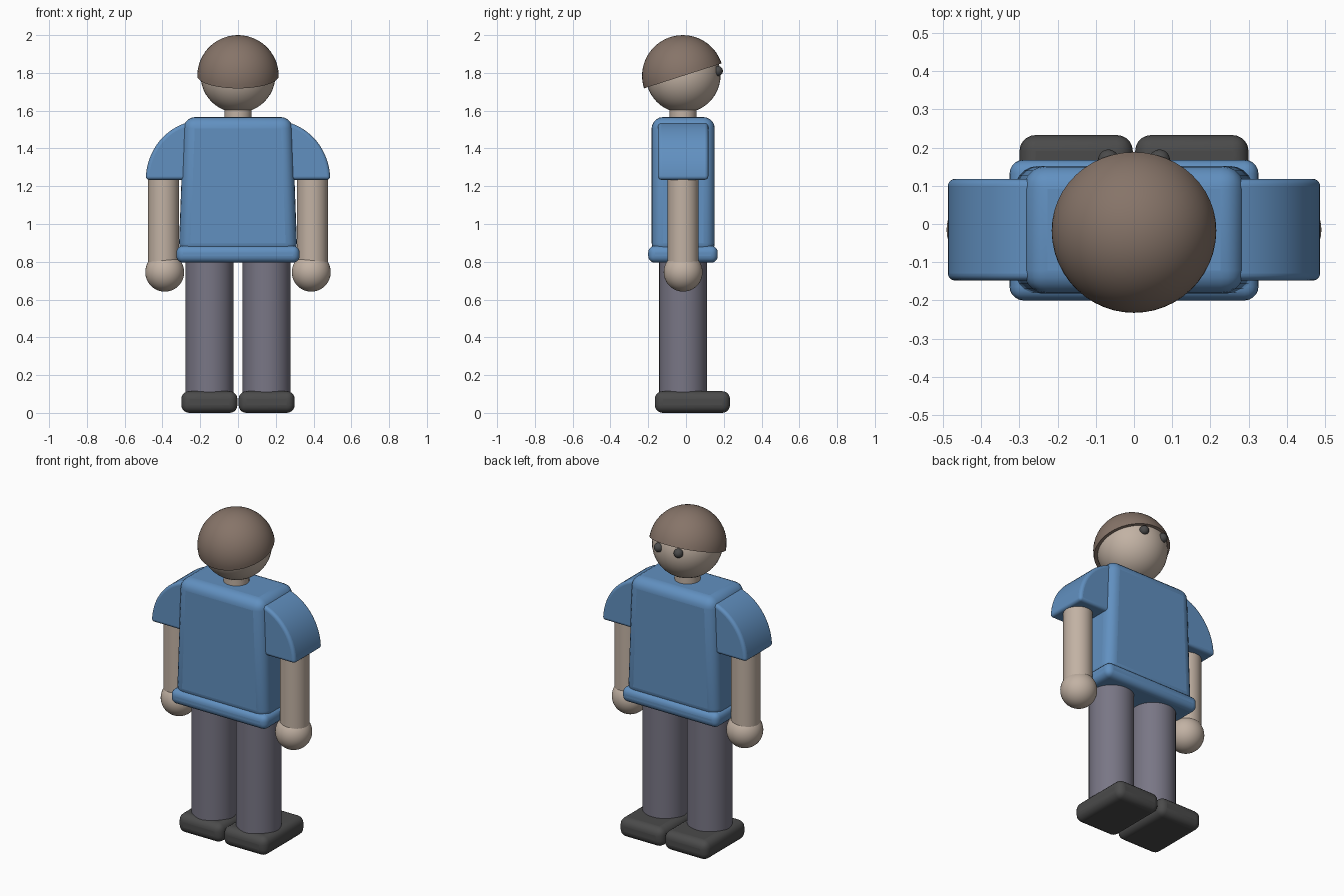
import bpy, bmesh, math
from mathutils import Matrix, Vector

cube = bpy.data.objects.get("Cube")
if cube:
    bpy.data.objects.remove(cube, do_unlink=True)

MID = -0.015  # depth of the body axis


def material(name, rgb):
    m = bpy.data.materials.new(name)
    m.use_nodes = True
    m.diffuse_color = (*rgb, 1)
    m.node_tree.nodes["Principled BSDF"].inputs["Base Color"].default_value = (*rgb, 1)
    return m


SKIN = material("skin", (0.54, 0.445, 0.37))
HAIR = material("brown hair", (0.24, 0.175, 0.14))
BLUE = material("blue shirt", (0.12, 0.28, 0.53))
GREY = material("grey trousers", (0.19, 0.182, 0.235))
DARK = material("dark shoe", (0.07, 0.07, 0.07))


def finish(bm, name, mat, bevel=0):
    """Turn a bmesh into a smooth-shaded object, with rounded edges if asked."""
    bmesh.ops.recalc_face_normals(bm, faces=bm.faces)
    me = bpy.data.meshes.new(name)
    bm.to_mesh(me)
    bm.free()
    me.materials.append(mat)
    ob = bpy.data.objects.new(name, me)
    bpy.context.collection.objects.link(ob)
    if bevel:
        mod = ob.modifiers.new("rounding", 'BEVEL')
        mod.width = bevel
        mod.segments = 5
        mod.limit_method = 'ANGLE'
        mod.angle_limit = math.radians(40)
    bpy.ops.object.select_all(action='DESELECT')
    bpy.context.view_layer.objects.active = ob
    ob.select_set(True)
    bpy.ops.object.shade_smooth_by_angle(angle=math.radians(35))
    return ob


def ball(name, mat, centre, r):
    bm = bmesh.new()
    bmesh.ops.create_uvsphere(bm, u_segments=40, v_segments=24, radius=r,
                              matrix=Matrix.Translation(centre))
    return finish(bm, name, mat)


def tube(name, mat, x, r, z0, z1):
    bm = bmesh.new()
    bmesh.ops.create_cone(bm, cap_ends=True, segments=40, radius1=r, radius2=r, depth=z1 - z0,
                          matrix=Matrix.Translation((x, MID, (z0 + z1) / 2)))
    return finish(bm, name, mat)


def box(name, mat, lo, hi, bevel, top_width=1):
    """Rounded box between two corners; the top can be narrower in x."""
    lo, hi = Vector(lo), Vector(hi)
    bm = bmesh.new()
    bmesh.ops.create_cube(bm, size=1)
    for v in bm.verts:
        if v.co.z > 0:
            v.co.x *= top_width
        v.co = (lo + hi) / 2 + v.co * (hi - lo)
    return finish(bm, name, mat, bevel)


def sleeve(name, side):
    """Quarter-round shoulder profile extruded front to back."""
    bm = bmesh.new()
    steps = 24
    profile = [(0.19, 1.234)]
    for i in range(steps + 1):
        a = math.pi / 2 * i / steps
        profile.append((0.19 + 0.298 * math.cos(a), 1.234 + 0.314 * math.sin(a)))
    verts = [bm.verts.new((side * x, MID - 0.133, z)) for x, z in profile]
    face = bm.faces.new(verts)
    ext = bmesh.ops.extrude_face_region(bm, geom=[face])
    moved = [g for g in ext["geom"] if isinstance(g, bmesh.types.BMVert)]
    bmesh.ops.translate(bm, verts=moved, vec=(0, 0.266, 0))
    return finish(bm, name, BLUE, 0.025)


# Head, hair cap and neck
ball("head", SKIN, (0, MID, 1.787), 0.198)
tube("neck", SKIN, 0, 0.0715, 1.5, 1.65)
bm = bmesh.new()
bmesh.ops.create_uvsphere(bm, u_segments=48, v_segments=32, radius=0.2157)
cut = bmesh.ops.bisect_plane(bm, geom=bm.verts[:] + bm.edges[:] + bm.faces[:],
                             plane_co=(0, 0, 0), plane_no=(0, 0, 1), clear_inner=True)
bmesh.ops.holes_fill(bm, edges=[e for e in bm.edges if e.is_boundary])
bm.transform(Matrix.Translation((0, MID - 0.002, 1.784)) @ Matrix.Rotation(math.radians(17.8), 4, 'X'))
finish(bm, "hair", HAIR)

# Shirt body and hem
box("shirt_body", BLUE, (-0.314, -0.182, 0.84), (0.314, 0.152, 1.566), 0.06, 0.914)
box("shirt_hem", BLUE, (-0.326, -0.2, 0.795), (0.326, 0.168, 0.885), 0.036)

# Paired parts
for side, label in ((1, "left"), (-1, "right")):
    ball(label + "_eye", DARK, (side * 0.067, 0.168, 1.81), 0.027)
    sleeve(label + "_sleeve", side)
    tube(label + "_arm", SKIN, side * 0.394, 0.082, 0.75, 1.27)
    ball(label + "_hand", SKIN, (side * 0.388, MID, 0.745), 0.103)
    tube(label + "_leg", GREY, side * 0.151, 0.127, 0.08, 0.85)
    xs = sorted((side * 0.003, side * 0.3))
    box(label + "_shoe", DARK, (xs[0], -0.165, 0), (xs[1], 0.233, 0.115), 0.042)
